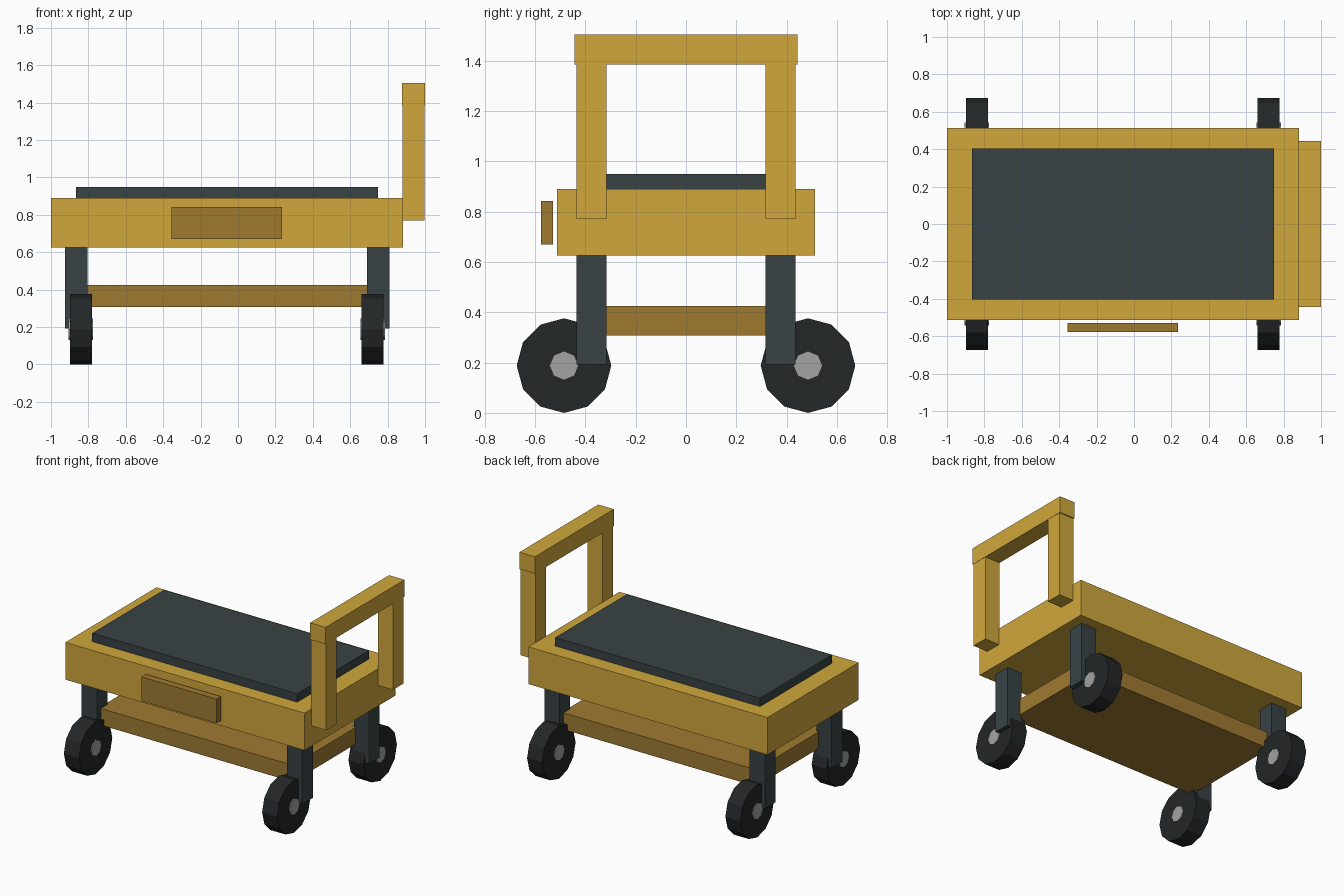
import bpy
from math import pi

if "Cube" in bpy.data.objects:
    bpy.data.objects.remove(bpy.data.objects["Cube"])


def material(name, rgb):
    m = bpy.data.materials.new(name)
    m.diffuse_color = (*rgb, 1)
    m.use_nodes = True
    m.node_tree.nodes["Principled BSDF"].inputs["Base Color"].default_value = m.diffuse_color
    return m


YELLOW = material("yellow paint", (0.63, 0.39, 0.045))
BROWN = material("brown panel", (0.35, 0.195, 0.03))
SLATE = material("dark slate", (0.04, 0.055, 0.06))
RUBBER = material("black rubber", (0.017, 0.02, 0.021))
METAL = material("grey metal", (0.36, 0.37, 0.37))


def box(name, x, y, z, mat):
    """Box from (min, max) ranges on each axis."""
    bpy.ops.mesh.primitive_cube_add(size=1, location=[(a + b) / 2 for a, b in (x, y, z)])
    o = bpy.context.object
    o.name = name
    o.scale = [b - a for a, b in (x, y, z)]
    bpy.ops.object.transform_apply(location=False, rotation=False, scale=True)
    o.data.materials.append(mat)


def disc(name, centre, radius, width, sides, mat):
    """Flat-shaded cylinder with its axle along x."""
    bpy.ops.mesh.primitive_cylinder_add(vertices=sides, radius=radius, depth=width,
                                        location=centre, rotation=(0, pi / 2, 0))
    o = bpy.context.object
    o.name = name
    o.data.materials.append(mat)


# Deck, mat on top, lower shelf and front plate
box("deck", (-1, 0.882), (-0.512, 0.512), (0.625, 0.89), YELLOW)
box("deck_mat", (-0.865, 0.748), (-0.403, 0.403), (0.885, 0.95), SLATE)
box("lower_shelf", (-0.823, 0.705), (-0.39, 0.39), (0.307, 0.425), BROWN)
box("front_plate", (-0.355, 0.236), (-0.577, -0.528), (0.67, 0.842), BROWN)

# Push handle
box("handle_bar", (0.878, 1), (-0.443, 0.443), (1.385, 1.505), YELLOW)
for side, s in (("front", -1), ("back", 1)):
    y = sorted((s * 0.316, s * 0.435))
    box(f"handle_post_{side}", (0.88, 0.998), y, (0.77, 1.39), YELLOW)

    # Legs with wheels and hubs
    for end, leg_x, wheel_x in (("left", -0.865, -0.84), ("right", 0.75, 0.72)):
        tag = f"{side}_{end}"
        box(f"leg_{tag}", (leg_x - 0.06, leg_x + 0.06), y, (0.193, 0.63), SLATE)
        centre = (wheel_x, s * 0.485, 0.188)
        disc(f"wheel_{tag}", centre, 0.188, 0.118, 12, RUBBER)
        disc(f"hub_{tag}", centre, 0.058, 0.132, 8, METAL)
